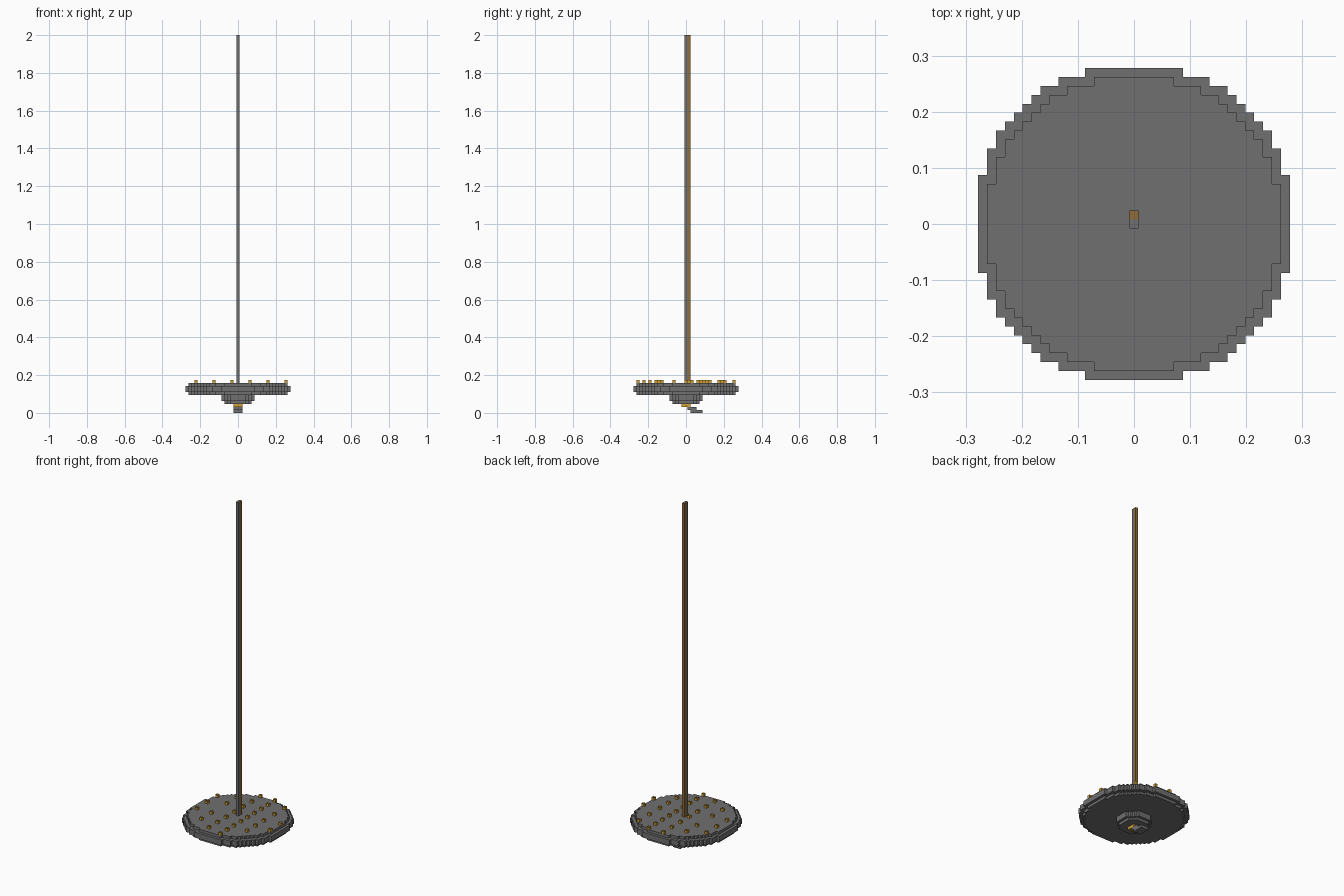
import bpy, bmesh

if "Cube" in bpy.data.objects:
    bpy.data.objects.remove(bpy.data.objects["Cube"], do_unlink=True)

U = 2 / 126  # one block


def material(name, rgb):
    m = bpy.data.materials.new(name)
    m.use_nodes = True
    m.diffuse_color = (*rgb, 1)
    m.node_tree.nodes["Principled BSDF"].inputs["Base Color"].default_value = (*rgb, 1)
    return m


GREY = material("iron grey", (0.16, 0.16, 0.16))
GOLD = material("gold", (0.66, 0.36, 0.03))
BRONZE = material("bronze", (0.28, 0.15, 0.04))


def finish(bm, name, mat):
    bmesh.ops.scale(bm, vec=(U, U, U), verts=bm.verts)
    mesh = bpy.data.meshes.new(name)
    bm.to_mesh(mesh)
    bm.free()
    mesh.materials.append(mat)
    bpy.context.collection.objects.link(bpy.data.objects.new(name, mesh))


def add_prism(bm, points, z0, z1, capped=True):
    """Upright prism over a flat outline, in blocks."""
    low = [bm.verts.new((x, y, z0)) for x, y in points]
    high = [bm.verts.new((x, y, z1)) for x, y in points]
    n = len(points)
    for i in range(n):
        j = (i + 1) % n
        bm.faces.new((low[i], low[j], high[j], high[i]))
    if capped:
        bm.faces.new(high)
        bm.faces.new(low[::-1])


def rect(x0, x1, y0, y1):
    """Outline around a range of whole blocks."""
    a, b, c, d = x0 - .5, x1 + .5, y0 - .5, y1 + .5
    return [(a, c), (b, c), (b, d), (a, d)]


def block(name, outline, z0, z1, mat):
    bm = bmesh.new()
    add_prism(bm, outline, z0, z1)
    finish(bm, name, mat)


def stepped_disc(name, widths, z0, z1):
    """Blocky disc; widths holds the half width of each row from the middle out."""
    r = len(widths) - 1
    right = []
    for y in range(-r, r + 1):
        for e in (-.5, .5):
            p = (widths[abs(y)] + .5, y + e)
            if not right or right[-1] != p:
                right.append(p)
    block(name, right + [(-x, y) for x, y in reversed(right)], z0, z1, GREY)


# Disc layers
wide = [17] * 6 + [16] * 3 + [15] * 2 + [14, 13, 12, 11, 10, 8, 5]
inner = [16] * 5 + [15] * 3 + [14] * 2 + [13, 12, 11, 10, 9, 7, 4]
stepped_disc("disc_bottom", inner, 6, 7)
stepped_disc("disc_rim", wide, 7, 9)
stepped_disc("disc_top", inner, 9, 10)

# Hub under the disc
stepped_disc("hub_upper", [5, 5, 5, 4, 3, 2], 4, 6)
stepped_disc("hub_lower", [4, 4, 4, 3, 2], 3, 4)
block("hub_collar", rect(-1, 1, -1, 1), 2, 3, GOLD)

# Hooked tip
block("tip_upper", rect(-1, 1, 1, 3), 1, 2, GREY)
block("tip_lower", rect(-1, 1, 2, 5), 0, 1, GREY)

# Pole: two strips back to back
block("pole_front", rect(0, 0, 0, 0), 10, 126, GREY)
block("pole_back", rect(0, 0, 1, 1), 10, 126, BRONZE)

# Small open sockets in columns over the disc
columns = {
    -14: (8, 2, -4),
    -8: (11, 5, -4, -10),
    -2: range(-14, 17, 5),
    4: range(-16, 17, 4),
    10: (13, 7, 1, -4, -9),
    16: (2, -4),
}
bm = bmesh.new()
for x, rows in columns.items():
    for y in rows:
        add_prism(bm, rect(x, x, y, y), 10, 11, capped=False)
finish(bm, "studs", GOLD)
